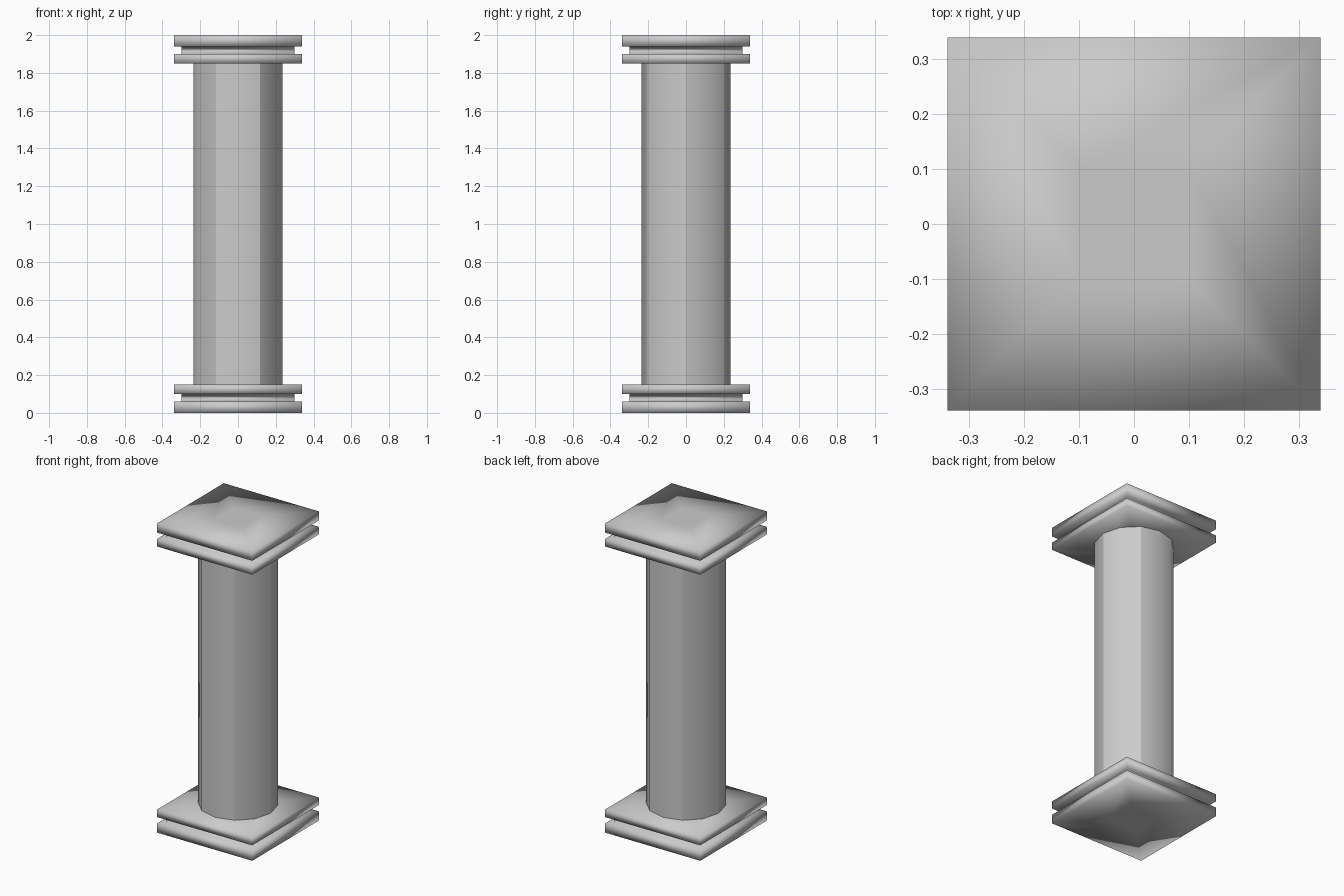
import bpy, bmesh
from math import cos, sin, pi, sqrt

if "Cube" in bpy.data.objects:
    bpy.data.objects.remove(bpy.data.objects["Cube"])


def loft(name, profile, sides, turn=0.0):
    """Smooth-shaded capped stack of regular rings, profile = (radius, z) upward."""
    bm = bmesh.new()
    rings = [[bm.verts.new((r * cos(turn + 2 * pi * i / sides),
                            r * sin(turn + 2 * pi * i / sides), z))
              for i in range(sides)] for r, z in profile]
    for a, b in zip(rings, rings[1:]):
        for i in range(sides):
            j = (i + 1) % sides
            bm.faces.new((a[i], a[j], b[j], b[i]))
    bm.faces.new(rings[0][::-1])
    bm.faces.new(rings[-1])
    for f in bm.faces:
        f.smooth = True
    mesh = bpy.data.meshes.new(name)
    bm.to_mesh(mesh)
    bm.free()
    obj = bpy.data.objects.new(name, mesh)
    bpy.context.collection.objects.link(obj)
    return obj


# Square plinth: two slabs with a recessed neck, (half width, z)
slab = [(0.10, 0.0), (0.34, 0.0), (0.34, 0.06), (0.30, 0.06),
        (0.30, 0.10), (0.34, 0.10), (0.34, 0.15), (0.10, 0.15)]
base = [(h * sqrt(2), z) for h, z in slab]
loft("base", base, 4, pi / 4)

# Capital is the base turned upside down
loft("capital", [(r, 2.0 - z) for r, z in reversed(base)], 4, pi / 4)

# Twelve-sided shaft
loft("shaft", [(0.235, 0.15), (0.235, 1.85)], 12)
bpy.context.view_layer.objects.active = bpy.data.objects["shaft"]
bpy.data.objects["shaft"].select_set(True)
bpy.ops.object.shade_smooth_by_angle()
